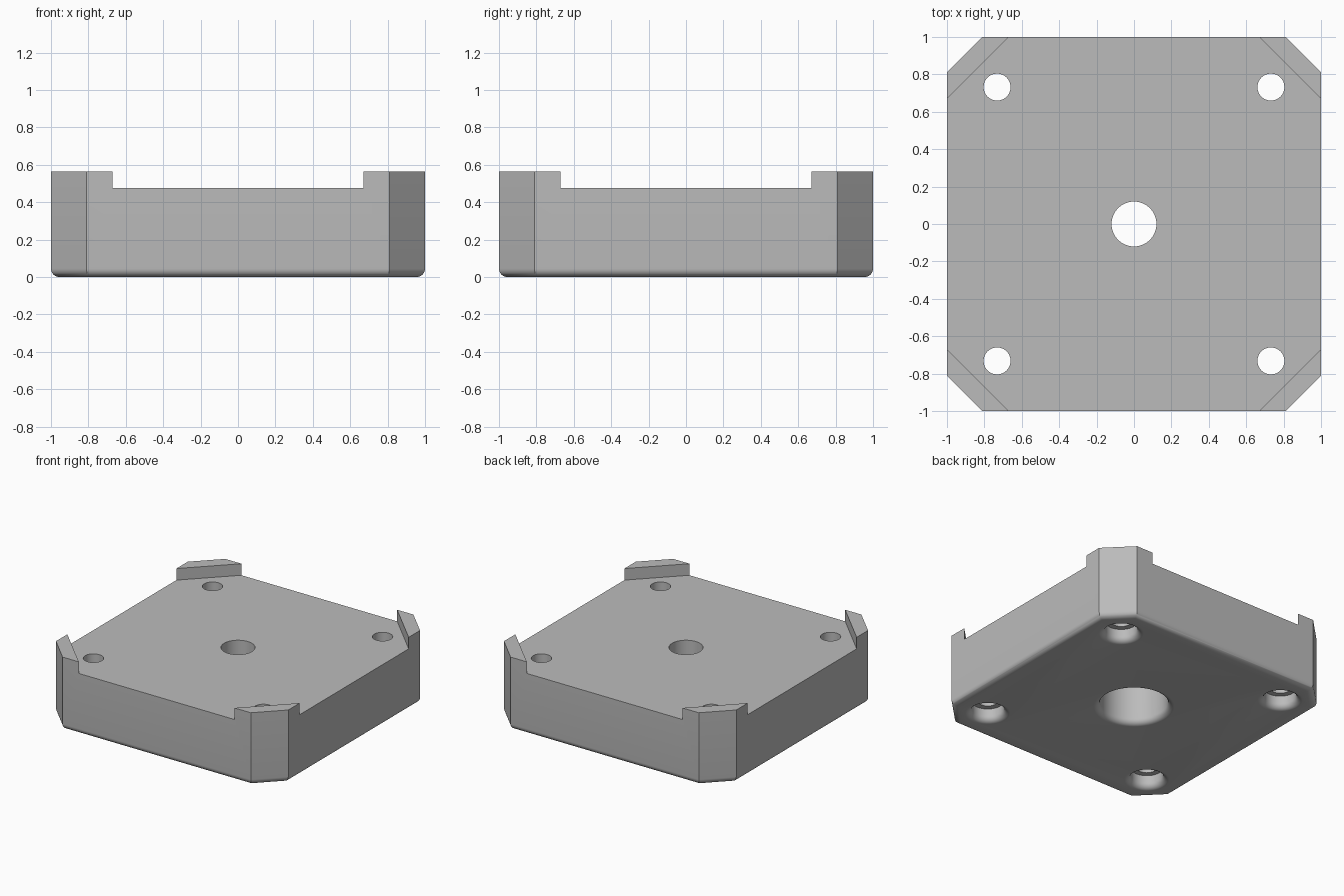
import bpy, bmesh, math
from mathutils import Matrix

cube = bpy.data.objects.get("Cube")
if cube:
    bpy.data.objects.remove(cube, do_unlink=True)

DECK, TOP, FILLET = 0.475, 0.565, 0.045

grey = bpy.data.materials.new("plain grey")
grey.use_nodes = True
colour = (0.5, 0.5, 0.5, 1)
grey.diffuse_color = colour
grey.node_tree.nodes["Principled BSDF"].inputs["Base Color"].default_value = colour


def make_object(name, bm):
    bmesh.ops.recalc_face_normals(bm, faces=bm.faces)
    mesh = bpy.data.meshes.new(name)
    bm.to_mesh(mesh)
    bm.free()
    mesh.materials.append(grey)
    obj = bpy.data.objects.new(name, mesh)
    bpy.context.collection.objects.link(obj)
    return obj


def prism(bm, outline, z0, z1):
    """Closed prism standing on the outline."""
    base = bm.faces.new([bm.verts.new((x, y, z0)) for x, y in outline])
    side = bmesh.ops.extrude_face_region(bm, geom=[base], use_keep_orig=True)
    verts = [g for g in side["geom"] if isinstance(g, bmesh.types.BMVert)]
    bmesh.ops.translate(bm, verts=verts, vec=(0, 0, z1 - z0))


def lathe(name, profile, x, y, segments=64):
    """Turned solid from (radius, height) points, used as a hole cutter."""
    bm = bmesh.new()
    rings = []
    for r, z in profile:
        ring = bmesh.ops.create_circle(bm, segments=segments, radius=r,
                                       matrix=Matrix.Translation((x, y, z)))
        rings.append(ring["verts"])
    for low, high in zip(rings, rings[1:]):
        for i in range(segments):
            j = (i + 1) % segments
            bm.faces.new((low[i], low[j], high[j], high[i]))
    bm.faces.new(rings[0])
    bm.faces.new(rings[-1])
    return make_object(name, bm)


# Block with chamfered corners and a rounded bottom rim
c = 0.81
octagon = [(1, -c), (1, c), (c, 1), (-c, 1), (-1, c), (-1, -c), (-c, -1), (c, -1)]
bm = bmesh.new()
prism(bm, octagon, 0, TOP)
rim = [e for e in bm.edges if all(v.co.z < 0.001 for v in e.verts)]
bmesh.ops.bevel(bm, geom=rim, offset=FILLET, offset_type='OFFSET',
                segments=8, profile=0.5, affect='EDGES')
body = make_object("base_block", bm)

# Diamond cutter that lowers the deck and leaves four corner lips
bm = bmesh.new()
prism(bm, [(1.67, 0), (0, 1.67), (-1.67, 0), (0, -1.67)], DECK, 1)
cutters = [make_object("deck_cutter", bm)]


# Stepped holes: rounded mouth, wide bore below, narrow bore above
def hole(name, x, y, wide, narrow, depth):
    mouth = [(wide + FILLET * (1 - math.sin(a)), FILLET * (1 - math.cos(a)))
             for a in (math.radians(90 * i / 8) for i in range(9))]
    start = [(wide + FILLET, -0.1)]
    end = [(wide, depth), (narrow, depth), (narrow, 1)]
    cutters.append(lathe(name, start + mouth + end, x, y))


hole("centre_hole_cutter", 0, 0, 0.24, 0.12, 0.36)
for sx in (-1, 1):
    for sy in (-1, 1):
        hole("screw_hole_cutter", 0.732 * sx, 0.732 * sy, 0.114, 0.072, 0.1)

# Cut everything, then shade
bpy.context.view_layer.objects.active = body
for cutter in cutters:
    mod = body.modifiers.new("cut", 'BOOLEAN')
    mod.operation = 'DIFFERENCE'
    mod.solver = 'EXACT'
    mod.object = cutter
    bpy.ops.object.modifier_apply(modifier=mod.name)
    bpy.data.objects.remove(cutter, do_unlink=True)

bpy.ops.object.select_all(action='DESELECT')
body.select_set(True)
bpy.ops.object.shade_smooth_by_angle(angle=math.radians(30))
